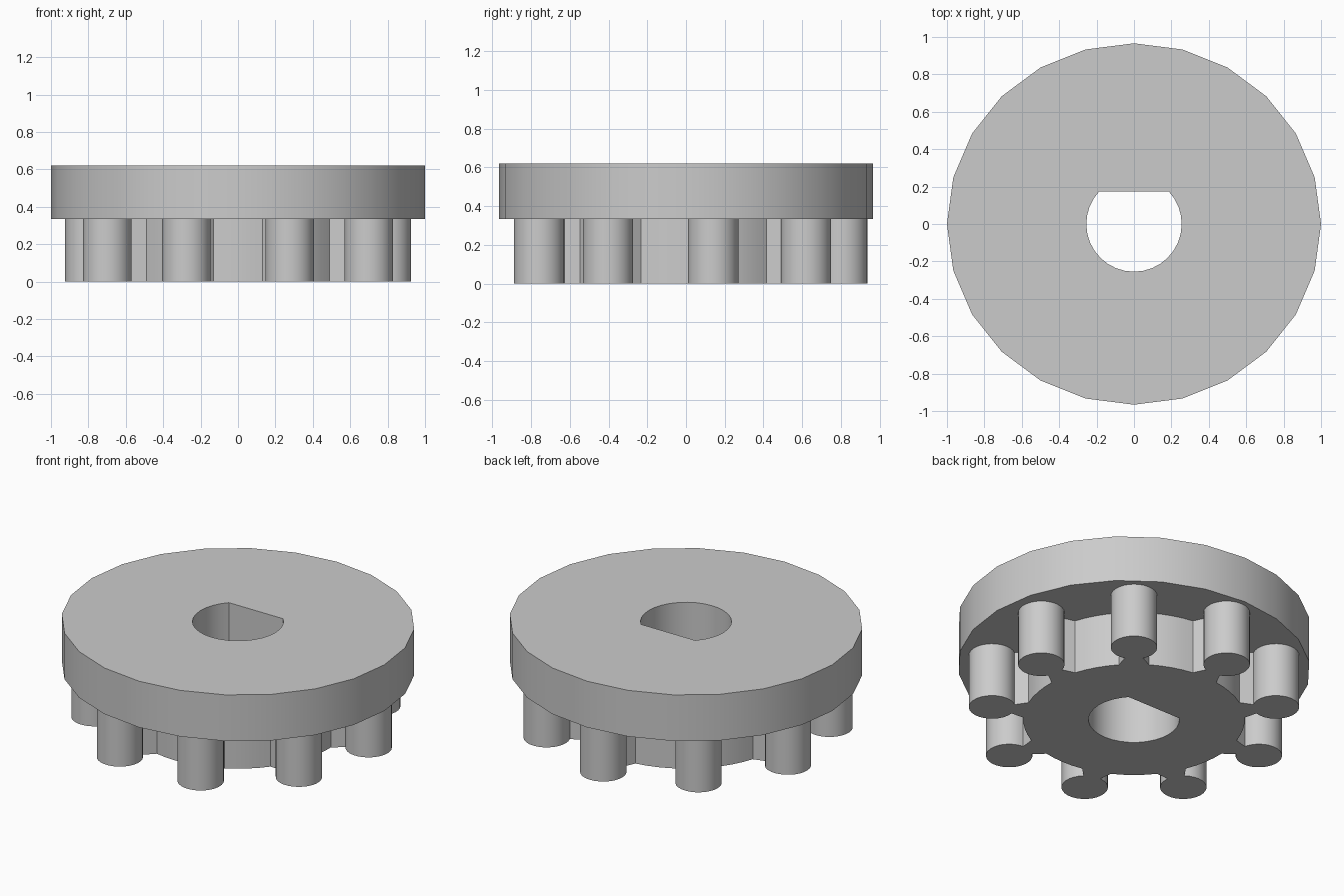
import bpy
import bmesh
from math import sin, cos, asin, pi, radians

if "Cube" in bpy.data.objects:
    bpy.data.objects.remove(bpy.data.objects["Cube"], do_unlink=True)

grey = bpy.data.materials.new("plain grey")
grey.use_nodes = True
colour = (0.6, 0.6, 0.6, 1)
grey.diffuse_color = colour
grey.node_tree.nodes["Principled BSDF"].inputs["Base Color"].default_value = colour


def arc(radius, start, end, steps, centre=0.0, y_scale=1.0):
    """Points along an arc whose centre lies on the x axis."""
    angles = [start + (end - start) * i / steps for i in range(steps + 1)]
    return [(centre + radius * cos(a), radius * sin(a) * y_scale) for a in angles]


def turn(points, a):
    return [(x * cos(a) - y * sin(a), x * sin(a) + y * cos(a)) for x, y in points]


def plate(name, loops, bottom, top):
    """Fill an outline with its hole and extrude it upward."""
    bm = bmesh.new()
    edges = []
    for loop in loops:
        verts = [bm.verts.new((x, y, bottom)) for x, y in loop]
        edges += [bm.edges.new((v, verts[i - 1])) for i, v in enumerate(verts)]
    bmesh.ops.triangle_fill(bm, edges=edges, use_beauty=True)
    raised = bmesh.ops.extrude_face_region(bm, geom=bm.faces[:], use_keep_orig=True)
    verts = [g for g in raised["geom"] if isinstance(g, bmesh.types.BMVert)]
    bmesh.ops.translate(bm, verts=verts, vec=(0, 0, top - bottom))
    bmesh.ops.recalc_face_normals(bm, faces=bm.faces[:])
    mesh = bpy.data.meshes.new(name)
    bm.to_mesh(mesh)
    bm.free()
    mesh.materials.append(grey)
    obj = bpy.data.objects.new(name, mesh)
    bpy.context.collection.objects.link(obj)
    bpy.ops.object.select_all(action="DESELECT")
    obj.select_set(True)
    bpy.context.view_layer.objects.active = obj
    bpy.ops.object.shade_smooth_by_angle(angle=radians(30))
    return obj


# D-shaped shaft hole, flat toward the back
hole_radius, flat_y = 0.255, 0.175
flat_angle = asin(flat_y / hole_radius)
shaft_hole = arc(hole_radius, pi - flat_angle, 2 * pi + flat_angle, 24)

# Slightly oval disc with 24 sides
rim = arc(1.0, 0, 2 * pi, 24, y_scale=0.966)[:-1]
plate("top_disc", [rim, shaft_hole], 0.335, 0.62)

# Toothed wheel: round pins on flared necks around a hub
teeth, hub_radius, pin_radius, pin_centre, neck = 9, 0.62, 0.13, 0.807, 0.05
step = 2 * pi / teeth
base = radians(7.9)
open_angle = pi - asin(neck / pin_radius)
tooth = arc(pin_radius, -open_angle, open_angle, 24, pin_centre)
tooth += arc(hub_radius, base, step - base, 4)
wheel = []
for i in range(teeth):
    wheel += turn(tooth, pi / 2 + i * step)
plate("toothed_wheel", [wheel, shaft_hole], 0.0, 0.335)
